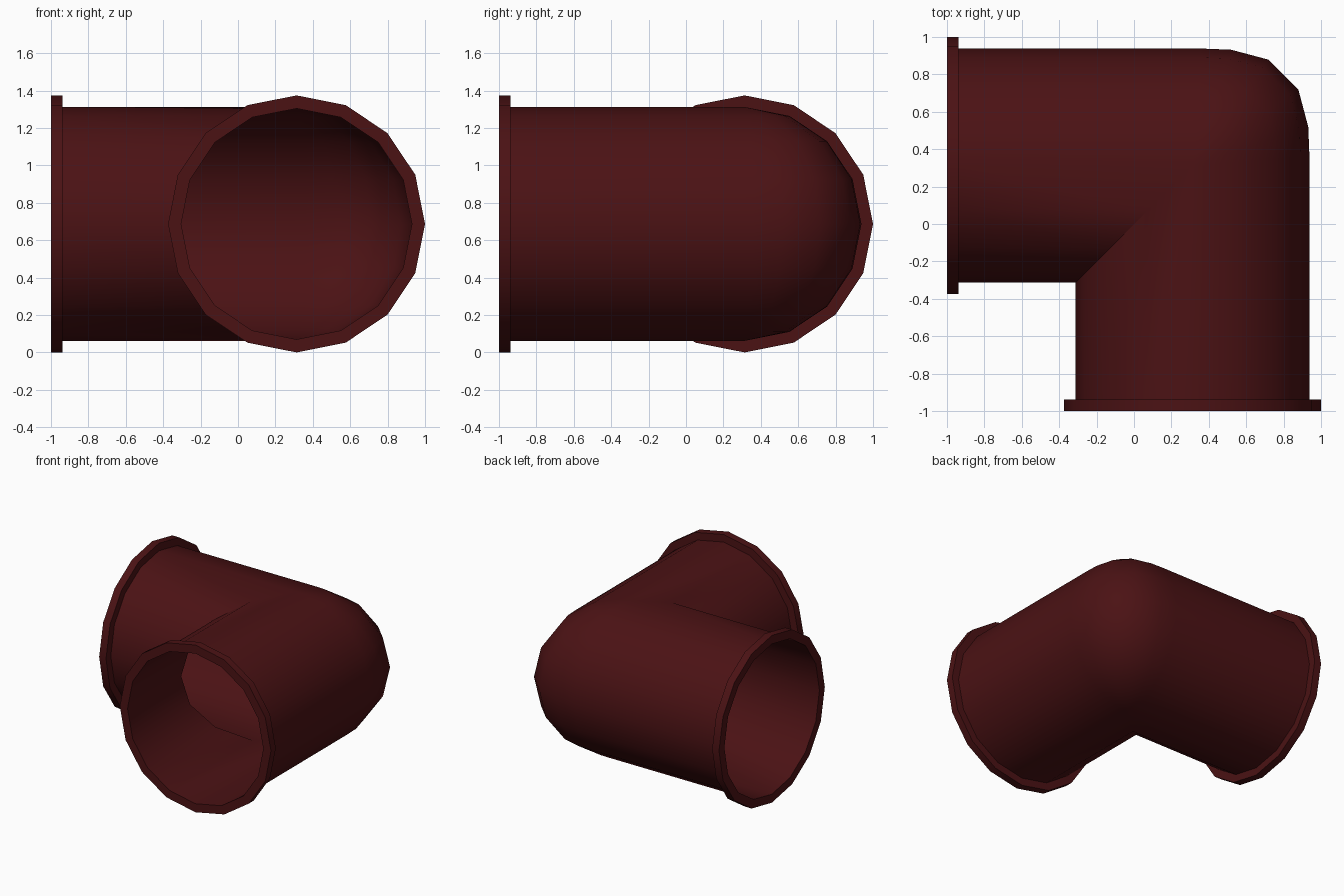
import bpy, bmesh, math

if "Cube" in bpy.data.objects:
    bpy.data.objects.remove(bpy.data.objects["Cube"])

SIDES = 16
C = 0.313            # offset of both pipe axes from the origin
ZC = 0.687           # height of the axes
R_OUT, R_IN, R_FLANGE = 0.625, 0.617, 0.687
END, LIP = -1.0, -0.938
# rounded outer corner, as fractions of the distance from the axis
CORNER = [(0.08, 1.0), (0.33, 0.99), (0.65, 0.905),
          (0.905, 0.65), (0.99, 0.33), (1.0, 0.08)]


def offsets(r):
    for i in range(SIDES):
        a = 2 * math.pi * i / SIDES
        yield r * math.cos(a), ZC + r * math.sin(a)


def ring_x(r, x):
    return [(x, C + d, z) for d, z in offsets(r)]


def ring_y(r, y):
    return [(C + d, y, z) for d, z in offsets(r)]


def bend(r):
    # mitred on the inside of the elbow, rounded on the outside
    return [[(C + d * (u if d > 0 else 1), C + d * (v if d > 0 else 1), z)
             for d, z in offsets(r)] for u, v in CORNER]


# closed wall section: flange, outer bend, flange, inner bend
rings = [ring_x(R_IN, END), ring_x(R_FLANGE, END),
         ring_x(R_FLANGE, LIP), ring_x(R_OUT, LIP)]
rings += bend(R_OUT)
rings += [ring_y(R_OUT, LIP), ring_y(R_FLANGE, LIP),
          ring_y(R_FLANGE, END), ring_y(R_IN, END)]
rings += bend(R_IN)[::-1]

bm = bmesh.new()
loops = [[bm.verts.new(p) for p in ring] for ring in rings]
for k, a in enumerate(loops):
    b = loops[(k + 1) % len(loops)]
    for i in range(SIDES):
        j = (i + 1) % SIDES
        bm.faces.new((a[i], a[j], b[j], b[i]))
bmesh.ops.remove_doubles(bm, verts=bm.verts, dist=0.0005)
bmesh.ops.recalc_face_normals(bm, faces=bm.faces)
mesh = bpy.data.meshes.new("pipe_elbow")
bm.to_mesh(mesh)
bm.free()

elbow = bpy.data.objects.new("pipe_elbow", mesh)
bpy.context.collection.objects.link(elbow)
mat = bpy.data.materials.new("dark_red")
mat.diffuse_color = (0.07, 0.006, 0.007, 1)
mat.use_nodes = True
mat.node_tree.nodes["Principled BSDF"].inputs["Base Color"].default_value = mat.diffuse_color
mesh.materials.append(mat)

bpy.context.view_layer.objects.active = elbow
elbow.select_set(True)
bpy.ops.object.shade_smooth_by_angle(angle=math.radians(30))
